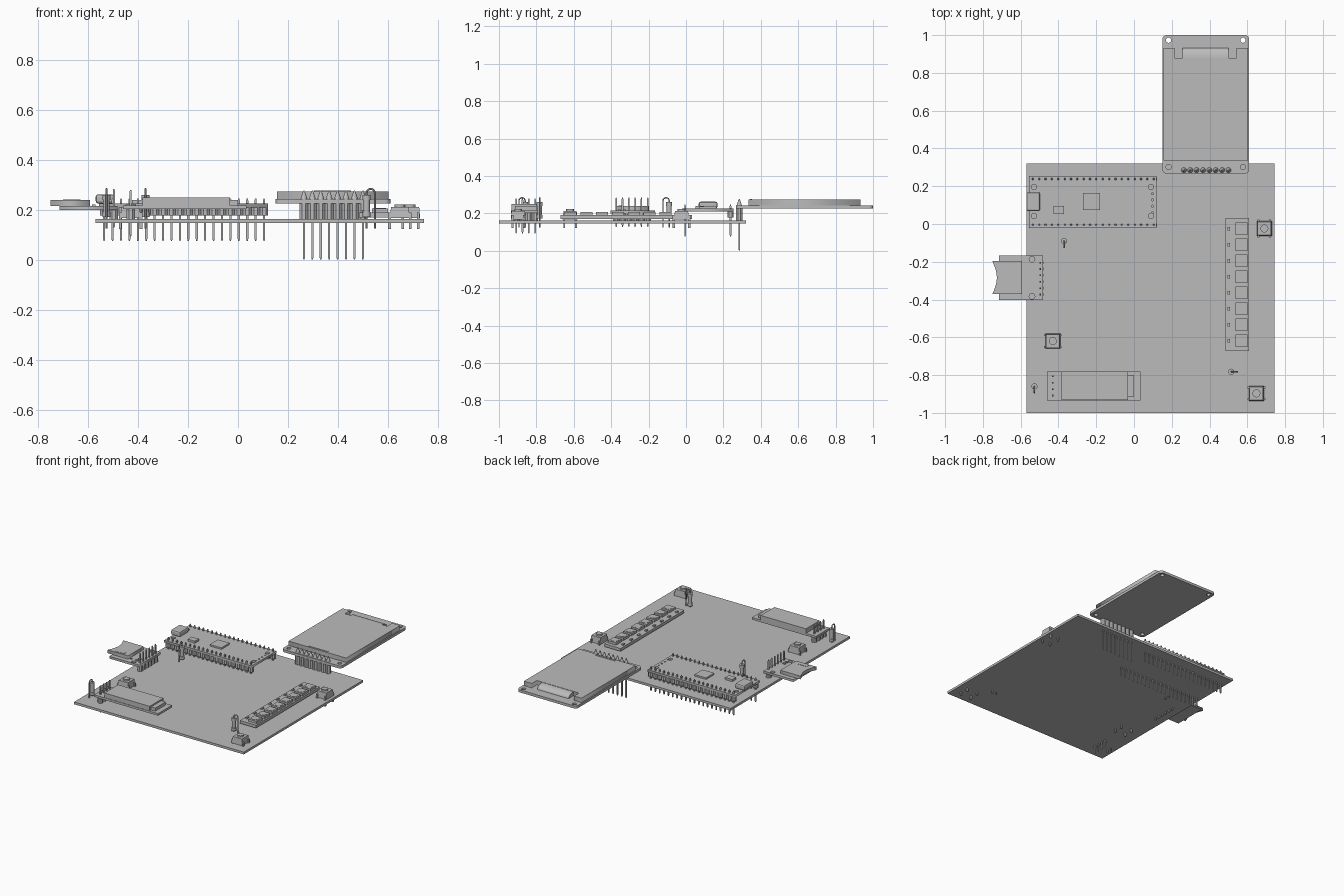
import bpy, bmesh, math
from mathutils import Matrix, Vector

cube = bpy.data.objects.get("Cube")
if cube:
    bpy.data.objects.remove(cube, do_unlink=True)

grey = bpy.data.materials.new("plain_grey")
grey.use_nodes = True
grey.diffuse_color = (0.5, 0.5, 0.5, 1)
grey.node_tree.nodes["Principled BSDF"].inputs["Base Color"].default_value = (0.5, 0.5, 0.5, 1)

PITCH = 0.0337
PIN = 0.0085
BOARD_TOP = 0.163


def add_object(name, mesh):
    mesh.name = name
    mesh.materials.clear()
    mesh.materials.append(grey)
    obj = bpy.data.objects.new(name, mesh)
    bpy.context.collection.objects.link(obj)
    return obj


def finish(name, bm):
    mesh = bpy.data.meshes.new(name)
    bm.to_mesh(mesh)
    bm.free()
    return add_object(name, mesh)


def box(bm, x, y, z):
    """Box from three (low, high) ranges."""
    size = [r[1] - r[0] for r in (x, y, z)]
    mid = Vector([(r[0] + r[1]) / 2 for r in (x, y, z)])
    bmesh.ops.create_cube(bm, size=1, matrix=Matrix.Translation(mid) @ Matrix.Diagonal((*size, 1)))


def cone(bm, x, y, z0, z1, r0, r1, sides=16, turn=0.0):
    place = Matrix.Translation((x, y, (z0 + z1) / 2)) @ Matrix.Rotation(turn, 4, 'Z')
    bmesh.ops.create_cone(bm, cap_ends=True, segments=sides, radius1=r0, radius2=r1,
                          depth=z1 - z0, matrix=place)


def block(name, x, y, z):
    bm = bmesh.new()
    box(bm, x, y, z)
    return finish(name, bm)


def from_curve(name, curve):
    obj = bpy.data.objects.new(name, curve)
    mesh = bpy.data.meshes.new_from_object(obj)
    bpy.data.objects.remove(obj)
    bpy.data.curves.remove(curve)
    return add_object(name, mesh)


def plate(name, loops, z0, z1):
    """Flat plate from an outline and optional hole loops."""
    curve = bpy.data.curves.new(name, 'CURVE')
    curve.dimensions = '2D'
    curve.fill_mode = 'BOTH'
    curve.extrude = (z1 - z0) / 2
    for loop in loops:
        spline = curve.splines.new('POLY')
        spline.points.add(len(loop) - 1)
        spline.use_cyclic_u = True
        for point, (x, y) in zip(spline.points, loop):
            point.co = (x, y, 0, 1)
    obj = from_curve(name, curve)
    obj.data.transform(Matrix.Translation((0, 0, (z0 + z1) / 2)))
    return obj


def ring(x, y, r, n=16):
    return [(x + r * math.cos(i * math.tau / n), y + r * math.sin(i * math.tau / n)) for i in range(n)]


def rect(x0, x1, y0, y1, r=0.0):
    corners = [(x1, y1, -1, -1), (x0, y1, 1, -1), (x0, y0, 1, 1), (x1, y0, -1, 1)]
    if not r:
        return [c[:2] for c in corners]
    return [(x + sx * r + r * math.cos(a), y + sy * r + r * math.sin(a))
            for i, (x, y, sx, sy) in enumerate(corners)
            for a in [math.pi / 2 * (i + k / 4) for k in range(5)]]


def header(name, start, step, count, plastic, pins, solder=0):
    """Row of square pins through a notched plastic strip."""
    strip, metal = bmesh.new(), bmesh.new()
    for i in range(count):
        x, y = start[0] + step[0] * i, start[1] + step[1] * i
        cone(strip, x, y, *plastic, PITCH * 0.54, PITCH * 0.54, 8, math.pi / 8)
        h = PIN / 2
        box(metal, (x - h, x + h), (y - h, y + h), (pins[0] + PIN, pins[1] - PIN))
        turn = math.pi / 4
        cone(metal, x, y, pins[0], pins[0] + PIN, h * 0.7, h * 1.414, 4, turn)
        cone(metal, x, y, pins[1] - PIN, pins[1], h * 1.414, h * 0.7, 4, turn)
        if solder:
            cone(metal, x, y, solder, pins[1] - PIN / 2, 0.014, 0.004, 12)
    finish(name + "_strip", strip)
    finish(name + "_pins", metal)


# Carrier board
block("carrier_board", (-0.57, 0.745), (-1, 0.32), (0.147, BOARD_TOP))

# Large display: board with mounting holes, panel with notch, curved flex
holes = [ring(x, y, 0.014) for x in (0.183, 0.577) for y in (0.302, 0.973)]
pin_holes = [ring(0.264 + PITCH * i, 0.285, 0.009, 10) for i in range(8)]
plate("display_board", [rect(0.15, 0.61, 0.267, 1.0, 0.022)] + holes + pin_holes, 0.225, 0.243)
panel = [(0.157, 0.335), (0.603, 0.335), (0.603, 0.933), (0.542, 0.933), (0.542, 0.878),
         (0.214, 0.878), (0.214, 0.933), (0.157, 0.933)]
plate("display_panel", [panel], 0.243, 0.274)
block("display_tab", (0.305, 0.453), (0.343, 0.354), (0.274, 0.277))
bm = bmesh.new()
arc = [(0.878 + 0.054 * math.sin(a), 0.243 + 0.029 * math.cos(a))
       for a in [math.pi / 2 * k / 8 for k in range(9)]]
profile = [bm.verts.new((0.257, y, z)) for y, z in arc + [(0.878, 0.243)]]
side = bm.faces.new(profile)
out = bmesh.ops.extrude_face_region(bm, geom=[side])
bmesh.ops.translate(bm, vec=(0.243, 0, 0), verts=[v for v in out["geom"] if isinstance(v, bmesh.types.BMVert)])
bmesh.ops.recalc_face_normals(bm, faces=bm.faces)
flex = finish("display_flex", bm)
flex.data.shade_smooth()
flex.data.set_sharp_from_angle(angle=math.radians(35))
header("display_header", (0.264, 0.285), (PITCH, 0), 8, (BOARD_TOP, 0.225), (0.0, 0.277), 0.243)

# Controller board with two long headers, end holes, chips and socket
holes = [ring(x, y, 0.014) for x in (-0.529, 0.09) for y in (0.042, 0.196)]
holes += [ring(0.098, 0.06 + PITCH * i, 0.006, 10) for i in range(4)]
plate("controller_board", [rect(-0.557, 0.12, -0.021, 0.254)] + holes, 0.21, 0.225)
for label, y in (("front", -0.005), ("back", 0.238)):
    header("controller_" + label, (-0.536, y), (PITCH, 0), 20, (0.178, 0.21), (0.075, 0.246))
block("controller_chip", (-0.27, -0.18), (0.073, 0.163), (0.225, 0.236))
block("memory_chip", (-0.425, -0.37), (0.052, 0.095), (0.225, 0.24))
socket = block("usb_socket", (-0.57, -0.497), (0.068, 0.168), (0.225, 0.262))
bevel = socket.modifiers.new("rounded", 'BEVEL')
bevel.width, bevel.segments = 0.01, 2

# Memory card reader with a curved-edge card
holes = [ring(-0.54, y, 0.015) for y in (-0.187, -0.383)]
plate("reader_board", [rect(-0.715, -0.483, -0.403, -0.167)] + holes, 0.2, 0.216)
edge = [(-0.75 + 0.024 * math.sin(math.pi * k / 10), -0.197 - 0.174 * k / 10) for k in range(11)]
plate("memory_card", [edge + [(-0.593, -0.371), (-0.593, -0.197)]], 0.216, 0.239)
block("card_label", (-0.70, -0.63), (-0.362, -0.335), (0.239, 0.241))
header("reader_header", (-0.497, -0.373), (0, PITCH), 6, (BOARD_TOP, 0.2), (0.128, 0.284))
bm = bmesh.new()
for y in (-0.33, -0.355):
    box(bm, (-0.54, -0.522), (y - 0.006, y + 0.006), (0.216, 0.223))
box(bm, (-0.585, -0.57), (-0.36, -0.354), (0.216, 0.222))
finish("reader_parts", bm)

# Small display module with header
block("small_display_board", (-0.46, 0.035), (-0.935, -0.78), (0.203, 0.218))
block("small_display_panel", (-0.383, -0.032), (-0.932, -0.78), (0.218, 0.25))
block("small_display_ledge", (-0.032, 0.0), (-0.915, -0.8), (0.218, 0.24))
header("small_display_header", (-0.43, -0.908), (0, PITCH), 4, (BOARD_TOP, 0.203), (0.093, 0.28))

# Light strip: eight square lamps with a small part beside each
block("light_strip_board", (0.485, 0.61), (-0.672, 0.032), (0.17, 0.19))
lamps, parts = bmesh.new(), bmesh.new()
for i in range(8):
    y = -0.025 - 0.0847 * i
    box(lamps, (0.537, 0.6), (y - 0.032, y + 0.032), (0.19, 0.206))
    cone(lamps, 0.568, y, 0.206, 0.208, 0.025, 0.025, 20)
    box(parts, (0.496, 0.509), (y - 0.01, y + 0.01), (0.19, 0.199))
finish("strip_lamps", lamps)
finish("strip_parts", parts)


# Push buttons with flared body, round plunger and four bent legs
def push_button(name, x, y, turn):
    bm = bmesh.new()
    cone(bm, 0, 0, BOARD_TOP + 0.004, 0.212, 0.056, 0.05, 4, math.pi / 4)
    cone(bm, 0, 0, 0.212, 0.222, 0.021, 0.021, 20)
    for sx in (-1, 1):
        for sy in (-1, 1):
            xs = sorted((sx * 0.036, sx * 0.047))
            yy = (sy * 0.031 - 0.005, sy * 0.031 + 0.005)
            box(bm, sorted((sx * 0.03, sx * 0.047)), yy, (0.184, 0.19))
            box(bm, xs, yy, (0.122, 0.184))
    bm.transform(Matrix.Translation((x, y, 0)) @ Matrix.Rotation(turn, 4, 'Z'))
    finish(name, bm)


push_button("push_button_back", 0.69, -0.024, math.pi / 2)
push_button("push_button_left", -0.43, -0.62, 0)
push_button("push_button_front", 0.648, -0.897, 0)


# Upright resistors: body on one leg, wire looping over to the other
def resistor(name, x, y, turn):
    place = Matrix.Translation((x, y, 0)) @ Matrix.Rotation(turn, 4, 'Z')
    bm = bmesh.new()
    for z0, z1, r in ((0.172, 0.192, 0.016), (0.192, 0.24, 0.013), (0.24, 0.26, 0.016)):
        cone(bm, 0, 0, z0, z1, r, r)
    bm.transform(place)
    body = finish(name + "_body", bm)
    curve = bpy.data.curves.new(name, 'CURVE')
    curve.dimensions = '3D'
    curve.bevel_depth, curve.bevel_resolution = 0.004, 1
    curve.use_fill_caps = True
    path = [(0, 0.125)] + [(0.0165 - 0.0165 * math.cos(math.pi * k / 8),
                            0.267 + 0.0165 * math.sin(math.pi * k / 8)) for k in range(9)] + [(0.033, 0.125)]
    spline = curve.splines.new('POLY')
    spline.points.add(len(path) - 1)
    for point, (px, pz) in zip(spline.points, path):
        point.co = (*(place @ Vector((px, 0, pz))), 1)
    wire = from_curve(name + "_wire", curve)
    for obj in (body, wire):
        obj.data.shade_smooth()
        obj.data.set_sharp_from_angle(angle=math.radians(40))


resistor("resistor_middle", -0.37, -0.09, -math.pi / 2)
resistor("resistor_left", -0.527, -0.86, -math.pi / 2)
resistor("resistor_right", 0.515, -0.782, 0)
